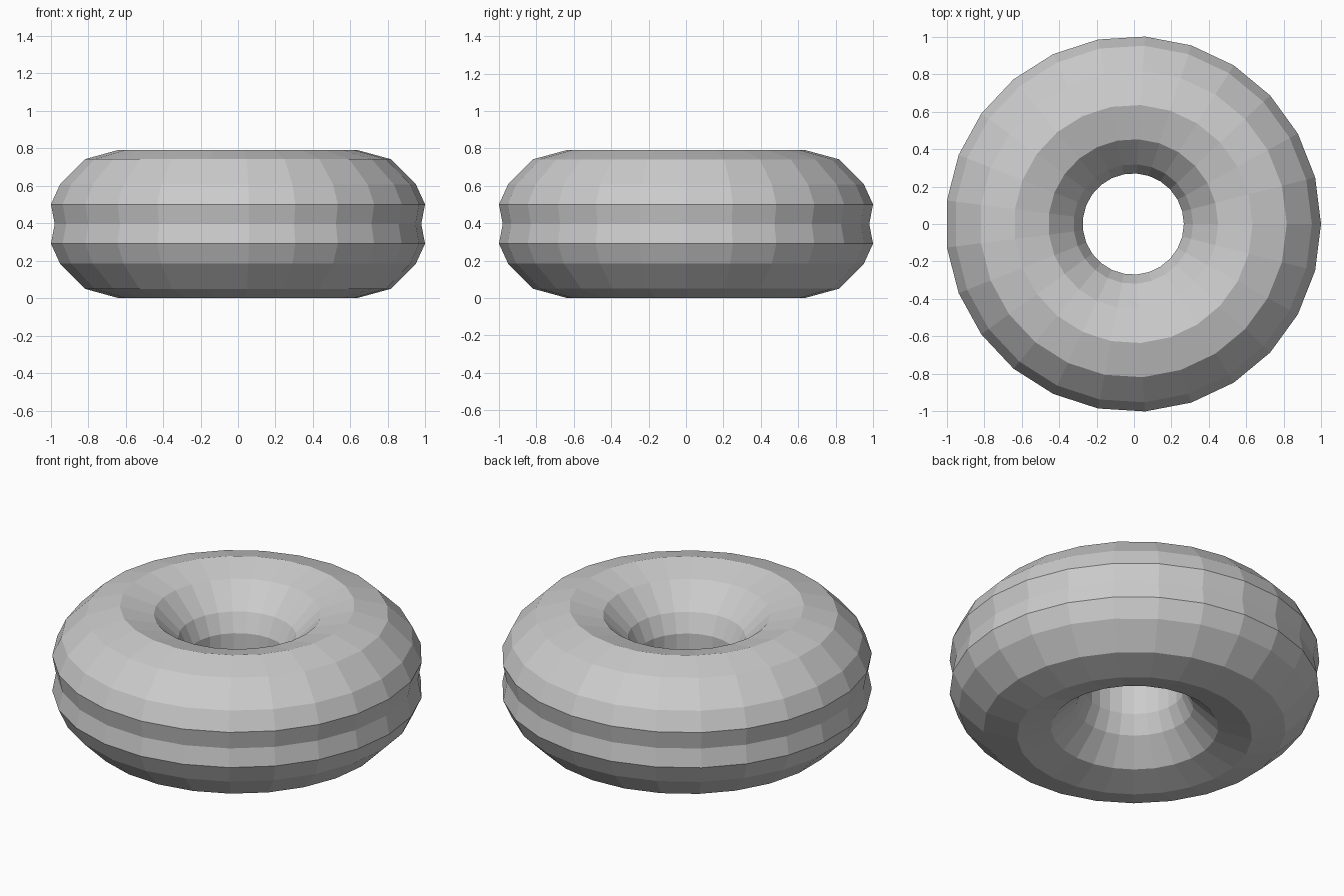
import bpy, bmesh
from math import cos, sin, tau

if "Cube" in bpy.data.objects:
    bpy.data.objects.remove(bpy.data.objects["Cube"])

SEGMENTS = 25
CENTRE, HALF = 0.636, 0.366      # ring radius and half width of the cross-section
MID = 0.396                      # half height of the whole ring

# Upper half of the cross-section, outer rim to inner hole: (sideways factor, height above middle)
upper = [(1, 0.105), (0.866, 0.212), (0.5, 0.346), (0, MID),
         (-0.5, 0.346), (-0.866, 0.212), (-1, 0.105)]
lower = [(f, -h) for f, h in reversed(upper)]
groove = [(0.945, 0)]            # shallow groove around the outer rim
profile = [(CENTRE + HALF * f, MID + h) for f, h in upper + lower + groove]

# Ring: revolve the closed cross-section into flat facets
bm = bmesh.new()
rings = []
for i in range(SEGMENTS):
    a = tau * i / SEGMENTS
    rings.append([bm.verts.new((r * cos(a) - 0.004, r * sin(a), z)) for r, z in profile])
n = len(profile)
for i in range(SEGMENTS):
    p, q = rings[i], rings[(i + 1) % SEGMENTS]
    for j in range(n):
        k = (j + 1) % n
        bm.faces.new((p[j], q[j], q[k], p[k]))
bmesh.ops.recalc_face_normals(bm, faces=bm.faces)

mesh = bpy.data.meshes.new("ring_cake")
bm.to_mesh(mesh)
bm.free()
bpy.context.collection.objects.link(bpy.data.objects.new("ring_cake", mesh))
